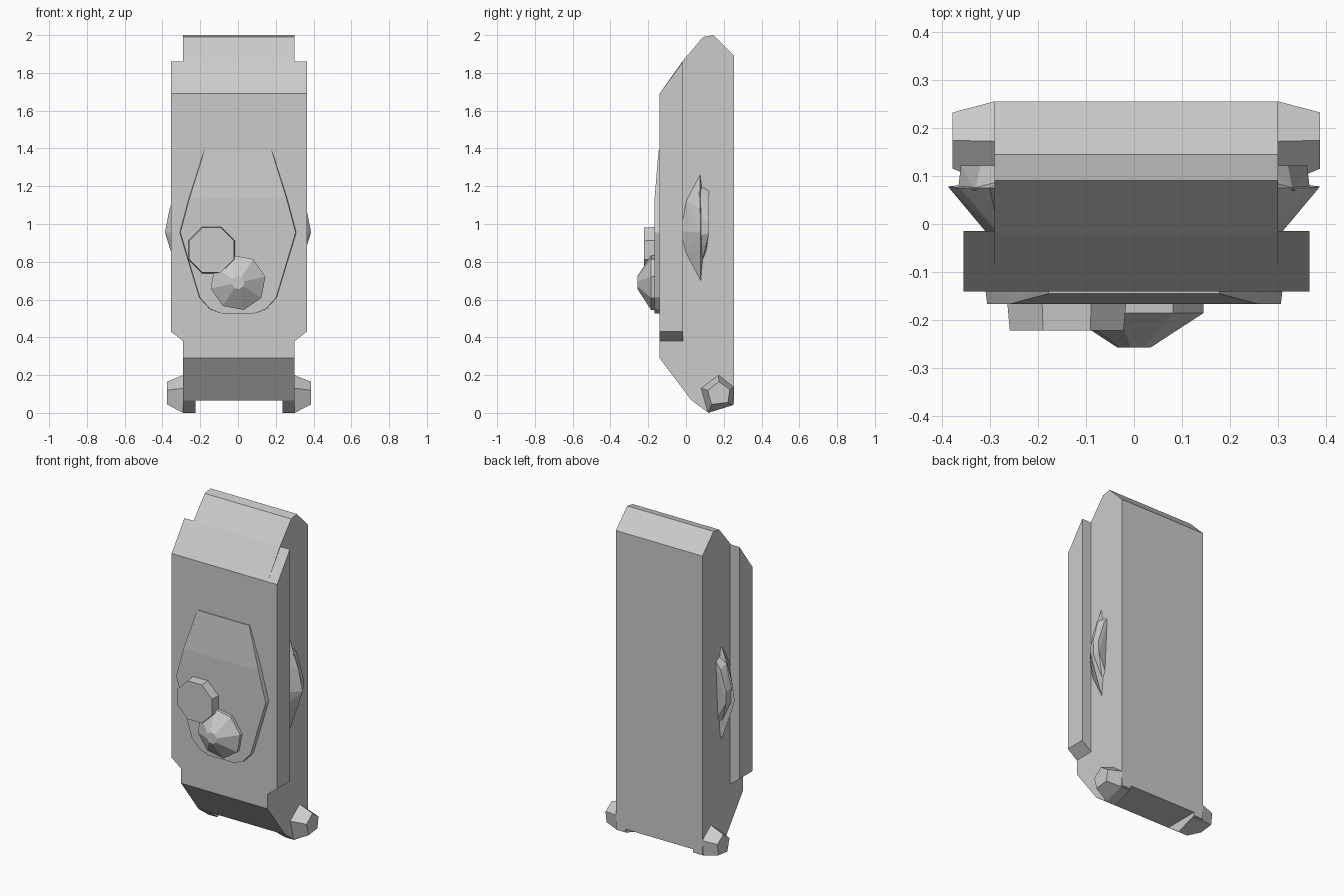
import bpy, bmesh, math
from mathutils import Vector

if "Cube" in bpy.data.objects:
    bpy.data.objects.remove(bpy.data.objects["Cube"])

CX = 0.005  # the body sits very slightly off the axis


def finish(name, bm):
    bmesh.ops.recalc_face_normals(bm, faces=bm.faces)
    me = bpy.data.meshes.new(name)
    bm.to_mesh(me)
    bm.free()
    ob = bpy.data.objects.new(name, me)
    bpy.context.collection.objects.link(ob)
    return ob


def loft(name, loops):
    """Skin a stack of equal-length point loops and cap both ends."""
    bm = bmesh.new()
    rings = [[bm.verts.new(p) for p in loop] for loop in loops]
    n = len(rings[0])
    for a, b in zip(rings, rings[1:]):
        for i in range(n):
            j = (i + 1) % n
            bm.faces.new((a[i], a[j], b[j], b[i]))
    bm.faces.new(rings[0])
    bm.faces.new(rings[-1])
    return finish(name, bm)


def hull(name, pts):
    """Faceted convex solid around a few points."""
    bm = bmesh.new()
    for p in pts:
        bm.verts.new(p)
    res = bmesh.ops.convex_hull(bm, input=bm.verts)
    junk = {v for v in res["geom_interior"] if isinstance(v, bmesh.types.BMVert)}
    bmesh.ops.delete(bm, geom=list(junk), context='VERTS')
    bmesh.ops.dissolve_limit(bm, angle_limit=0.02, verts=bm.verts, edges=bm.edges)
    return finish(name, bm)


def side_profile(profile, x):
    return [(x, y, z) for y, z in profile]


def ngon(cx, cz, r, y, n, start):
    return [(cx + r * math.cos(math.radians(start) + i * math.tau / n), y,
             cz + r * math.sin(math.radians(start) + i * math.tau / n)) for i in range(n)]


# Main slab, side profile extruded across
slab = [(-0.14, 0.29), (-0.14, 1.69), (-0.02, 1.86), (0.09, 1.99), (0.145, 2.0),
        (0.255, 1.89), (0.255, 0.065), (0.03, 0.065)]
loft("main_body", [side_profile(slab, CX - 0.295), side_profile(slab, CX + 0.295)])

# Wider front shell: strips on both sides with a chamfered lower end
for s, side in ((-1, "left"), (1, "right")):
    inner, outer = CX + s * 0.295, CX + s * 0.36
    loft("front_shell_" + side, [
        [(inner, -0.14, 0.38), (inner, -0.14, 1.69), (inner, -0.015, 1.86), (inner, -0.015, 0.38)],
        [(outer, -0.14, 0.43), (outer, -0.14, 1.69), (outer, -0.015, 1.86), (outer, -0.015, 0.43)]])

    # Bottom runner under each edge
    runner = [(0.03, 0.066), (0.115, 0.003), (0.255, 0.045), (0.255, 0.066)]
    loft("runner_" + side, [side_profile(runner, CX + s * 0.23), side_profile(runner, inner)])

    # Pentagonal foot, narrowing outward
    foot = [(0.08, 0.13), (0.172, 0.2), (0.255, 0.135), (0.245, 0.04), (0.117, 0.0)]
    tip = [(0.115, 0.12), (0.174, 0.165), (0.232, 0.125), (0.222, 0.055), (0.135, 0.045)]
    loft("foot_" + side, [side_profile(foot, CX + s * 0.23), side_profile(foot, inner),
                          side_profile(tip, CX + s * 0.382)])

    # Flared ear guard and its inner cushion
    hull("ear_guard_" + side, [(s * x, y, z) for x, y, z in (
        (0.28, -0.02, 1.14), (0.28, -0.02, 0.83), (0.305, -0.02, 0.96),
        (0.28, 0.075, 1.26), (0.30, 0.075, 1.26), (0.362, 0.075, 1.08), (0.387, 0.078, 0.955),
        (0.357, 0.078, 0.86), (0.30, 0.078, 0.70), (0.28, 0.078, 0.70),
        (0.28, 0.09, 1.2), (0.28, 0.09, 0.78))])
    hull("ear_cushion_" + side, [(s * x, y, z) for x, y, z in (
        (0.28, 0.07, 1.22), (0.33, 0.07, 1.17), (0.366, 0.07, 1.03), (0.366, 0.07, 0.94),
        (0.28, 0.07, 0.75), (0.28, 0.122, 1.2), (0.32, 0.122, 1.15),
        (0.36, 0.122, 1.02), (0.36, 0.122, 0.95), (0.28, 0.1, 0.82))])

# Raised face plate, fading into the slab at its top
half = [(0.09, 0.527), (0.15, 0.55), (0.205, 0.61), (0.31, 0.955), (0.26, 1.14), (0.18, 1.39)]
outline = half + [(-x, z) for x, z in reversed(half)]
front = [(x * 0.985, -0.166 if z < 1.2 else -0.145, z) for x, z in outline]
back = [(x, -0.13, z) for x, z in outline]
hull("face_plate", front + back)

# Octagonal button
loft("octagon_button", [ngon(-0.14, 0.862, 0.135, -0.15, 8, 22.5),
                        ngon(-0.14, 0.862, 0.128, -0.222, 8, 22.5)])

# Faceted knob
loft("faceted_knob", [ngon(0, 0.69, 0.148, -0.15, 8, 12),
                      ngon(0, 0.69, 0.148, -0.185, 8, 12),
                      ngon(0, 0.69, 0.035, -0.257, 8, 12)])
